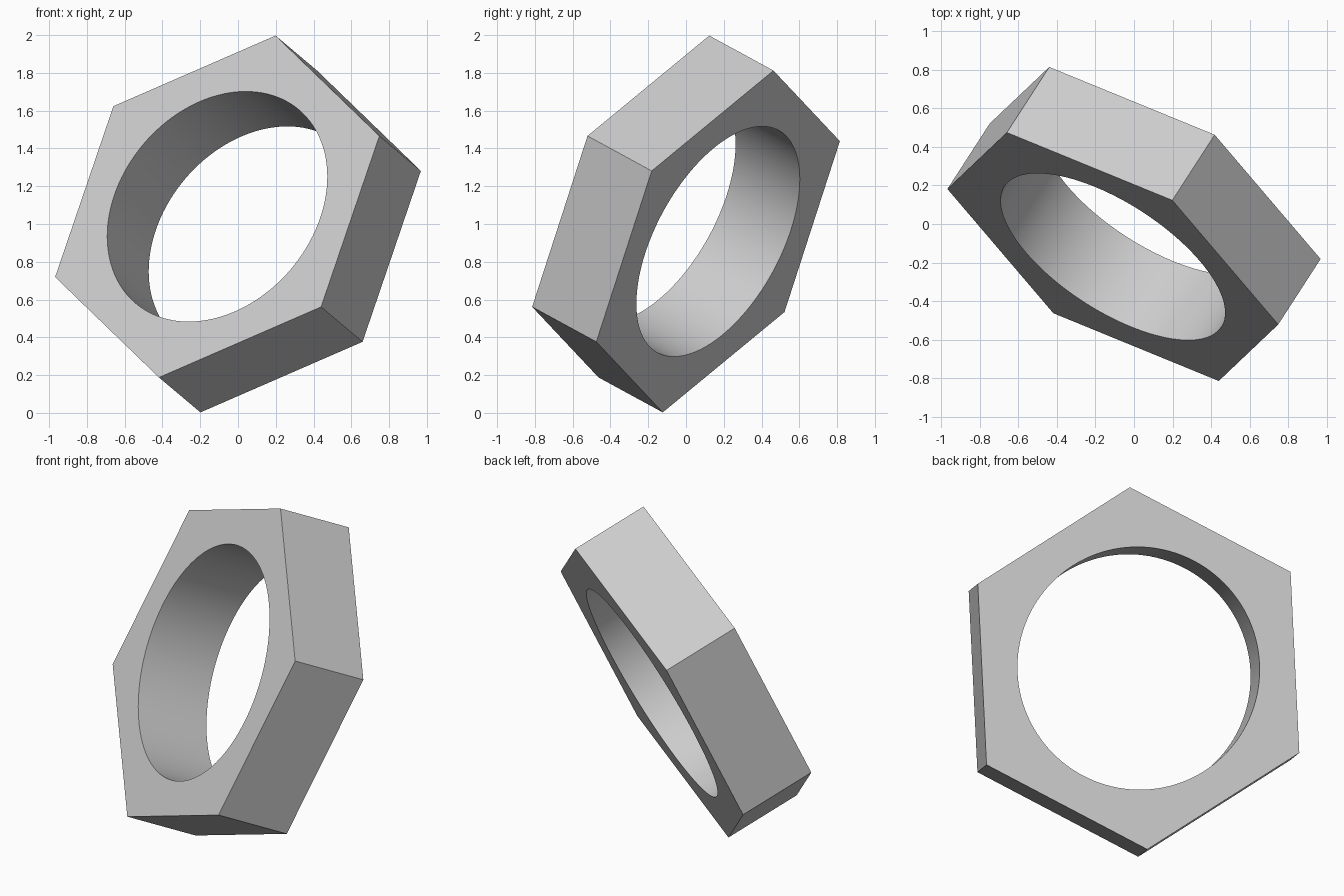
import bpy, bmesh
from math import cos, sin, tau, radians
from mathutils import Matrix, Vector

if "Cube" in bpy.data.objects:
    bpy.data.objects.remove(bpy.data.objects["Cube"])

SIDES, ARC = 6, 20            # hexagon sides, hole segments per side
OUTER, HOLE, HALF = 1.0, 0.67, 0.2225

steel = bpy.data.materials.new("plain grey")
steel.use_nodes = True
grey = (0.6, 0.6, 0.6, 1)
steel.diffuse_color = grey
steel.node_tree.nodes["Principled BSDF"].inputs["Base Color"].default_value = grey

bm = bmesh.new()


def ring(radius, count, z):
    return [bm.verts.new((radius * cos(tau * i / count), radius * sin(tau * i / count), z))
            for i in range(count)]


# Hexagon corners and hole rims at both ends
count = SIDES * ARC
hex_low, hex_high = ring(OUTER, SIDES, -HALF), ring(OUTER, SIDES, HALF)
rim_low, rim_high = ring(HOLE, count, -HALF), ring(HOLE, count, HALF)

# Outer walls and hole wall
for low, high in ((hex_low, hex_high), (rim_low, rim_high)):
    for i in range(len(low)):
        j = (i + 1) % len(low)
        bm.faces.new((low[i], low[j], high[j], high[i]))

# End faces, one sector per side
for corners, rim in ((hex_low, rim_low), (hex_high, rim_high)):
    for i in range(SIDES):
        arc = [rim[(i * ARC + k) % count] for k in range(ARC + 1)]
        bm.faces.new([corners[i], corners[(i + 1) % SIDES]] + arc[::-1])

bmesh.ops.recalc_face_normals(bm, faces=bm.faces[:])
mesh = bpy.data.meshes.new("hexagonal_nut")
bm.to_mesh(mesh)
bm.free()
mesh.materials.append(steel)
nut = bpy.data.objects.new("hexagonal_nut", mesh)
bpy.context.collection.objects.link(nut)

# Tilt: local z is the hole axis, local x points at the top corner
axis = Vector((0.494, 0.764, -0.416)).normalized()
corner = Vector((0.31, 0.295, 0.905))
corner = (corner - axis * corner.dot(axis)).normalized()
turn = Matrix((corner, axis.cross(corner), axis)).transposed().to_4x4()
nut.matrix_world = Matrix.Translation((0, 0, 1)) @ turn

# Smooth hole, crisp edges
bpy.ops.object.select_all(action="DESELECT")
nut.select_set(True)
bpy.context.view_layer.objects.active = nut
bpy.ops.object.shade_smooth_by_angle(angle=radians(30))
